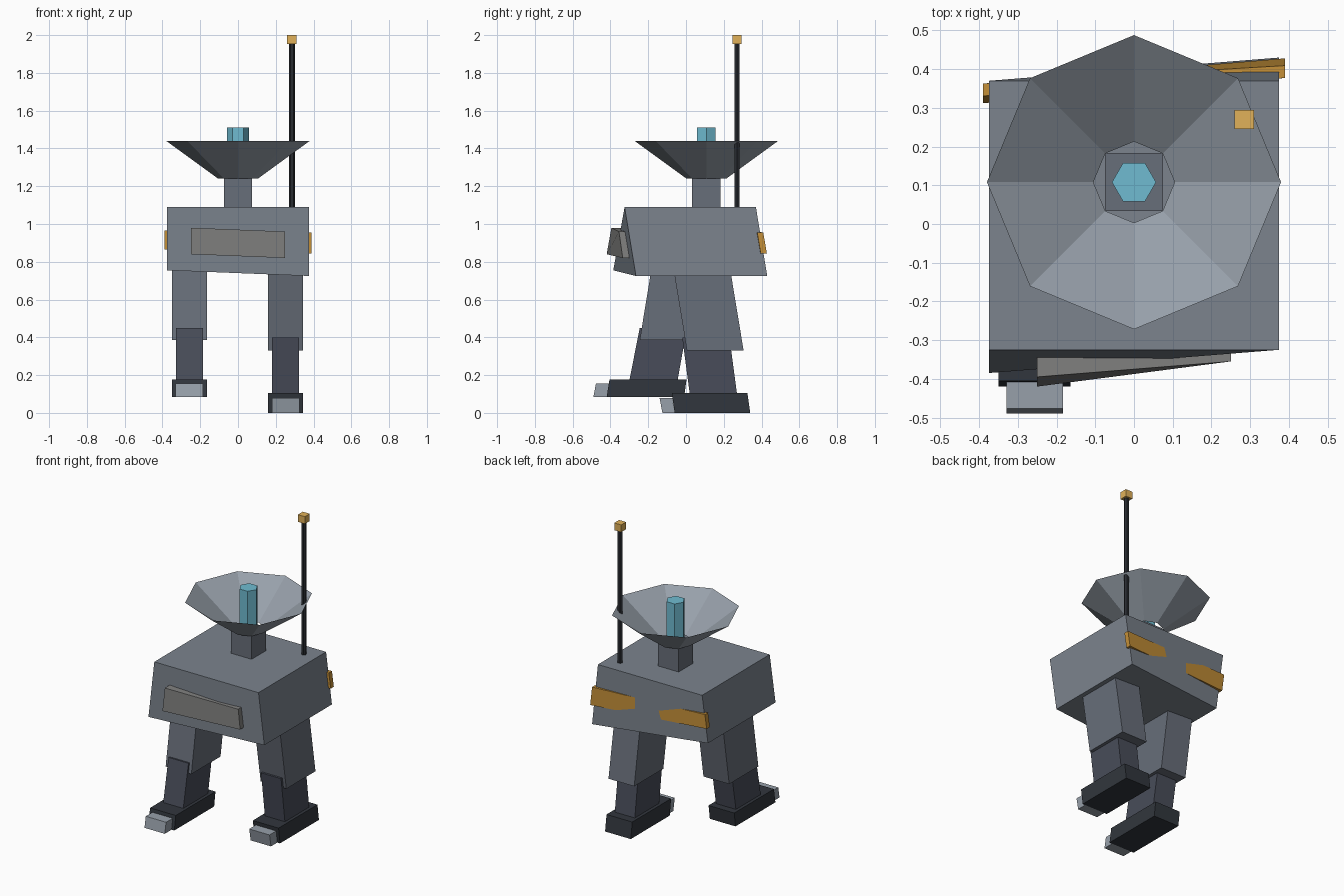
import bpy, bmesh, math

if "Cube" in bpy.data.objects:
    bpy.data.objects.remove(bpy.data.objects["Cube"])


def paint(name, rgb):
    m = bpy.data.materials.new(name)
    m.diffuse_color = (*rgb, 1)
    m.use_nodes = True
    m.node_tree.nodes["Principled BSDF"].inputs["Base Color"].default_value = m.diffuse_color
    return m


HULL = paint("hull", (0.20, 0.23, 0.27))
LIMB = paint("limb", (0.137, 0.156, 0.192))
DARK = paint("dark_metal", (0.065, 0.073, 0.10))
SOLE = paint("sole", (0.031, 0.037, 0.047))
MAST = paint("mast", (0.022, 0.025, 0.031))
PALE = paint("pale_metal", (0.31, 0.35, 0.40))
PLATE = paint("plate", (0.22, 0.22, 0.215))
GOLD = paint("gold", (0.75, 0.44, 0.10))
AMBER = paint("amber", (0.56, 0.28, 0.04))
TEAL = paint("teal", (0.16, 0.50, 0.64))


def loft(name, lower, upper, mat, caps=True):
    """Join two matching rings of points into a flat-faced solid."""
    n = len(lower)
    faces = [(i, (i + 1) % n, n + (i + 1) % n, n + i) for i in range(n)]
    if caps:
        faces += [tuple(range(n))[::-1], tuple(range(n, 2 * n))]
    me = bpy.data.meshes.new(name)
    me.from_pydata(list(lower) + list(upper), [], faces)
    bm = bmesh.new()
    bm.from_mesh(me)
    if caps:
        bmesh.ops.recalc_face_normals(bm, faces=bm.faces)
    bm.to_mesh(me)
    bm.free()
    me.materials.append(mat)
    ob = bpy.data.objects.new(name, me)
    bpy.context.collection.objects.link(ob)
    return ob


def rect(x0, x1, y0, y1, z):
    return [(x0, y0, z), (x1, y0, z), (x1, y1, z), (x0, y1, z)]


def ring(n, r, x, y, z):
    return [(x + r * math.cos(math.tau * i / n), y + r * math.sin(math.tau * i / n), z)
            for i in range(n)]


def twist(x, y, z):
    """Hull twist: the lower part swings back on the right, forward on the left."""
    t = (1.09 - z) / 0.35
    return (x, y + 0.16 * x * t, z - 0.04 * x * t)


# Hull
loft("hull", [twist(*p) for p in rect(-0.375, 0.375, -0.325, 0.37, 0.74)],
     rect(-0.375, 0.375, -0.325, 0.37, 1.09), HULL)

# Front plate, tilted with the hull
loft("front_plate",
     [(-0.25, -0.42, 0.84), (0.25, -0.335, 0.82), (0.25, -0.295, 0.82), (-0.25, -0.37, 0.84)],
     [(-0.25, -0.395, 0.98), (0.25, -0.355, 0.96), (0.25, -0.32, 0.96), (-0.25, -0.345, 0.98)],
     PLATE)

# Rear band, sunk into the hull in the middle
loft("rear_band", *[[twist(*p) for p in rect(-0.39, 0.39, 0.354, 0.386, z)]
                    for z in (0.855, 0.96)], AMBER)

# Legs: each part as (bottom y0, y1, z), (top y0, y1, z)
legs = {
    "right": (0.252, {
        "thigh": ((0.005, 0.305, 0.33), (-0.066, 0.234, 0.76)),
        "shin": ((0.02, 0.27, 0.10), (-0.02, 0.23, 0.40)),
        "foot": ((-0.06, 0.34, 0.0), (-0.075, 0.325, 0.105)),
        "toe": ((-0.125, -0.06, 0.0), (-0.14, -0.072, 0.08))}),
    "left": (-0.257, {
        "thigh": ((-0.245, 0.055, 0.385), (-0.18, 0.12, 0.78)),
        "shin": ((-0.30, -0.045, 0.17), (-0.245, 0.005, 0.45)),
        "foot": ((-0.42, -0.01, 0.085), (-0.405, 0.003, 0.177)),
        "toe": ((-0.49, -0.42, 0.085), (-0.477, -0.408, 0.155))}),
}
style = {"thigh": (0.0925, LIMB), "shin": (0.072, DARK), "foot": (0.0925, SOLE), "toe": (0.073, PALE)}
for side, (cx, parts) in legs.items():
    for part, ends in parts.items():
        w, mat = style[part]
        loft(f"{part}_{side}", *[rect(cx - w, cx + w, *e) for e in ends], mat)

# Neck, open dish and feed horn
loft("neck", rect(-0.075, 0.075, 0.033, 0.183, 1.09), rect(-0.075, 0.075, 0.033, 0.183, 1.24), LIMB)
loft("dish", ring(8, 0.105, 0, 0.108, 1.24), ring(8, 0.38, 0, 0.108, 1.44), PALE, caps=False)
loft("feed_horn", ring(6, 0.057, 0, 0.108, 1.235), ring(6, 0.057, 0, 0.108, 1.51), TEAL)

# Antenna mast and tip
loft("antenna_mast", ring(6, 0.016, 0.285, 0.27, 1.08), ring(6, 0.016, 0.285, 0.27, 1.96), MAST)
loft("antenna_tip", rect(0.26, 0.31, 0.245, 0.295, 1.953), rect(0.26, 0.31, 0.245, 0.295, 2.0), GOLD)
